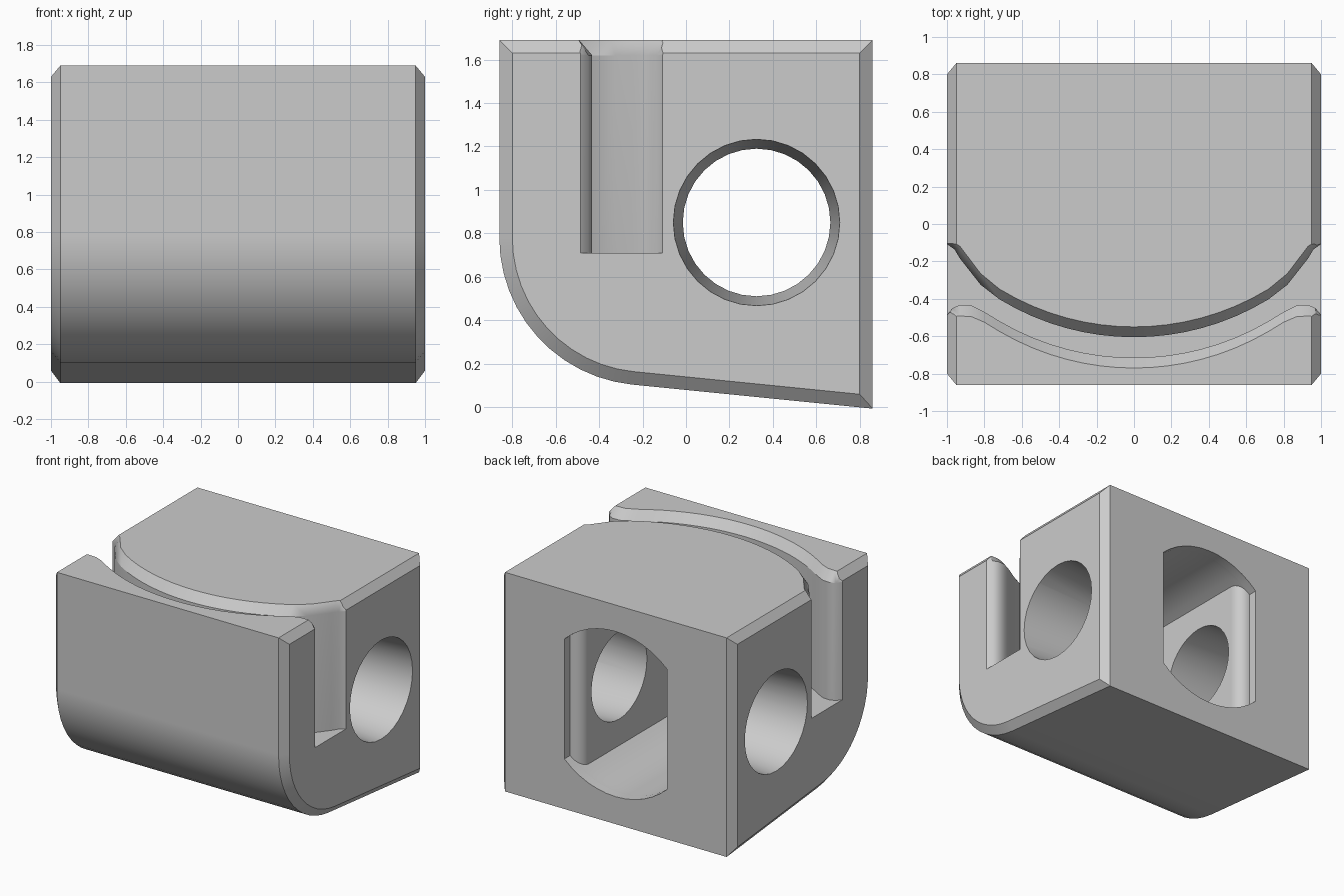
import bpy, bmesh, math

cube = bpy.data.objects.get("Cube")
if cube:
    bpy.data.objects.remove(cube, do_unlink=True)

grey = bpy.data.materials.new("plain grey")
grey.use_nodes = True
colour = (0.6, 0.6, 0.6, 1)
grey.diffuse_color = colour
grey.node_tree.nodes["Principled BSDF"].inputs["Base Color"].default_value = colour


def loft(name, rings):
    """Closed solid through rings with equal point counts."""
    bm = bmesh.new()
    loops = [[bm.verts.new(p) for p in ring] for ring in rings]
    for a, b in zip(loops, loops[1:]):
        n = len(a)
        for i in range(n):
            j = (i + 1) % n
            bm.faces.new((a[i], a[j], b[j], b[i]))
    bm.faces.new(loops[0])
    bm.faces.new(loops[-1])
    bmesh.ops.recalc_face_normals(bm, faces=bm.faces)
    mesh = bpy.data.meshes.new(name)
    bm.to_mesh(mesh)
    bm.free()
    obj = bpy.data.objects.new(name, mesh)
    bpy.context.collection.objects.link(obj)
    mesh.materials.append(grey)
    return obj


# Block: rounded lower front, sloping underside, chamfered side borders
HALF_Y, TOP = 0.86, 1.69
ROUND, CY, CZ = 0.68, -0.18, 0.78
TILT = math.atan(0.1)


def outline(inset):
    r = ROUND - inset
    steps = 12
    pts = [(HALF_Y - inset, TOP - inset), (-HALF_Y + inset, TOP - inset)]
    for i in range(steps + 1):
        a = math.pi + (math.pi / 2 - TILT) * i / steps
        pts.append((CY + r * math.cos(a), CZ + r * math.sin(a)))
    y, z = pts[-1]
    back = HALF_Y - inset
    pts.append((back, z - (back - y) * math.tan(TILT)))
    return pts


block = loft("block", [[(x, y, z) for y, z in outline(d)]
                       for x, d in ((-1, 0.06), (-0.95, 0), (0.95, 0), (1, 0.06))])

# Curved slot with a bevelled mouth: rows are x, wall y, lip y
def arc_rows(wall, lip, radius):
    rows = []
    for i in range(9):
        x = 0.09 * i
        rise = radius - math.sqrt(radius ** 2 - x * x)
        rows.append((x, wall + rise, lip + rise))
    return rows


back_rows = arc_rows(-0.605, -0.55, 1.38) + [
    (0.82, -0.325, -0.265), (0.93, -0.185, -0.12), (0.96, -0.135, -0.1),
    (1, -0.108, -0.09), (1.1, -0.108, -0.09)]
front_rows = arc_rows(-0.715, -0.77, 1.42) + [
    (0.8, -0.47, -0.525), (0.87, -0.435, -0.495), (0.93, -0.432, -0.492),
    (0.97, -0.45, -0.495), (1, -0.485, -0.5), (1.1, -0.485, -0.5)]


def mirrored(rows):
    return [(-x, w, l) for x, w, l in reversed(rows[1:])] + rows


slot_plan = mirrored(back_rows) + mirrored(front_rows)[::-1]
slot = loft("slot_cutter", [[(x, w + (l - w) * t, z) for x, w, l in slot_plan]
                            for z, t in ((0.71, 0), (1.62, 0), (TOP, 1), (1.76, 2))])

# Rear pocket: round top and bottom, flat sides, rounded step inside the mouth
POCKET_R, POCKET_Z = 0.64, 0.845


def pocket_ring(y, w):
    half = math.asin(w / POCKET_R)
    ring = []
    for side in (1, -1):
        for i in range(13):
            a = side * (half - 2 * half * i / 12)
            ring.append((POCKET_R * math.sin(a), y,
                         POCKET_Z + side * POCKET_R * math.cos(a)))
    return ring[:13] + ring[13:]


WIDE, STEP = 0.44, 0.095
sections = [(0.95, WIDE), (0.79, WIDE)]
for i in range(1, 9):
    a = math.pi / 2 * i / 8
    sections.append((0.695 + STEP * math.cos(a), WIDE - STEP * math.sin(a)))
sections.append((-0.35, WIDE - STEP))
pocket = loft("pocket_cutter", [pocket_ring(y, w) for y, w in sections])

# Cross hole, tapering from both sides towards the pocket
def hole_ring(x, r):
    return [(x, 0.325 + r * math.cos(math.tau * i / 32),
             0.85 + r * math.sin(math.tau * i / 32)) for i in range(32)]


hole = loft("cross_hole_cutter", [hole_ring(x, r) for x, r in (
    (-1.1, 0.39), (-0.345, 0.34), (0.345, 0.34), (1.1, 0.39))])

# Cut the openings and finish the surface
bpy.ops.object.select_all(action="DESELECT")
bpy.context.view_layer.objects.active = block
block.select_set(True)
for cutter in (slot, pocket, hole):
    cutter.hide_render = True
    mod = block.modifiers.new(cutter.name, "BOOLEAN")
    mod.operation, mod.solver, mod.object = "DIFFERENCE", "EXACT", cutter
    bpy.ops.object.modifier_apply(modifier=mod.name)
    bpy.data.objects.remove(cutter, do_unlink=True)
bpy.ops.object.shade_smooth_by_angle(angle=math.radians(30))
block.modifiers.new("even_shading", "WEIGHTED_NORMAL").keep_sharp = True
